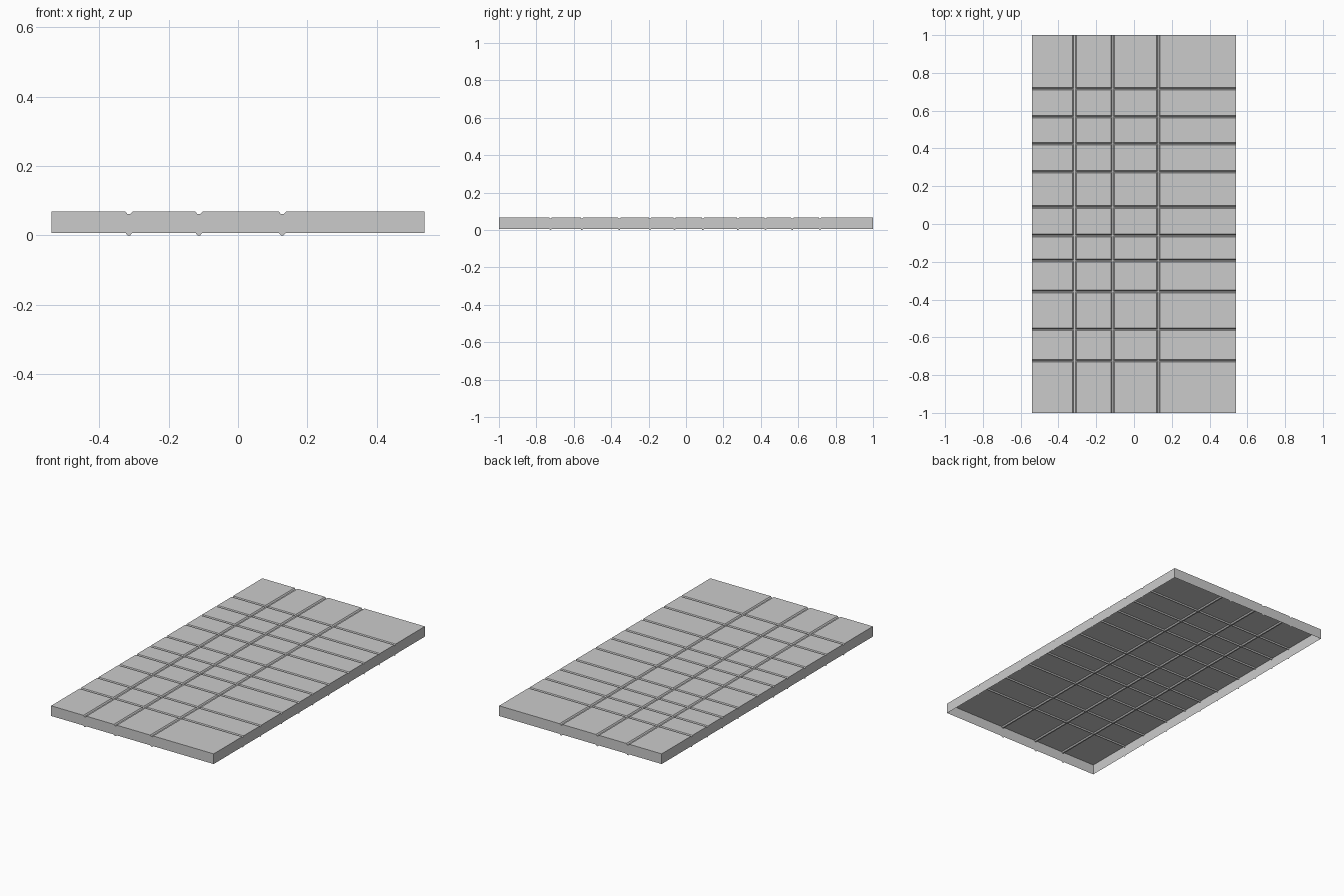
import bpy, bmesh

if "Cube" in bpy.data.objects:
    bpy.data.objects.remove(bpy.data.objects["Cube"])

HALF_X, HALF_Y = 0.539, 1.0
TOP, DEPTH, SKIRT = 0.068, 0.007, 0.061
X_GROOVES = [-0.315, -0.113, 0.128]
Y_GROOVES = [-0.724, -0.557, -0.357, -0.193, -0.061, 0.09, 0.277, 0.425, 0.568, 0.716]


def profile(half, grooves, rim, bed):
    """Stations across the panel as (position, is_groove_bed)."""
    stations = [(-half, False)]
    for g in grooves:
        stations += [(g - rim, False), (g - bed, True), (g + bed, True), (g + rim, False)]
    return stations + [(half, False)]


xs = profile(HALF_X, X_GROOVES, 0.010, 0.004)
ys = profile(HALF_Y, Y_GROOVES, 0.007, 0.002)

# Grooved top sheet
bm = bmesh.new()
grid = [[bm.verts.new((x, y, TOP - DEPTH * (gx or gy))) for y, gy in ys] for x, gx in xs]
for i in range(len(xs) - 1):
    for j in range(len(ys) - 1):
        bm.faces.new((grid[i][j], grid[i + 1][j], grid[i + 1][j + 1], grid[i][j + 1]))

# Side skirt: the outline extruded straight down, open underneath
rim_edges = [e for e in bm.edges if e.is_boundary]
new = bmesh.ops.extrude_edge_only(bm, edges=rim_edges)["geom"]
for v in new:
    if isinstance(v, bmesh.types.BMVert):
        v.co.z -= SKIRT
bmesh.ops.recalc_face_normals(bm, faces=bm.faces)
bm.faces.ensure_lookup_table()
if bm.faces[0].normal.z < 0:
    bmesh.ops.reverse_faces(bm, faces=bm.faces)

mesh = bpy.data.meshes.new("paved_panel")
bm.to_mesh(mesh)
bm.free()

# Single stone grey colour
grey = bpy.data.materials.new("stone grey")
grey.diffuse_color = (0.6, 0.6, 0.6, 1)
grey.use_nodes = True
grey.node_tree.nodes["Principled BSDF"].inputs["Base Color"].default_value = grey.diffuse_color
mesh.materials.append(grey)
panel = bpy.data.objects.new("paved_panel", mesh)
bpy.context.collection.objects.link(panel)
